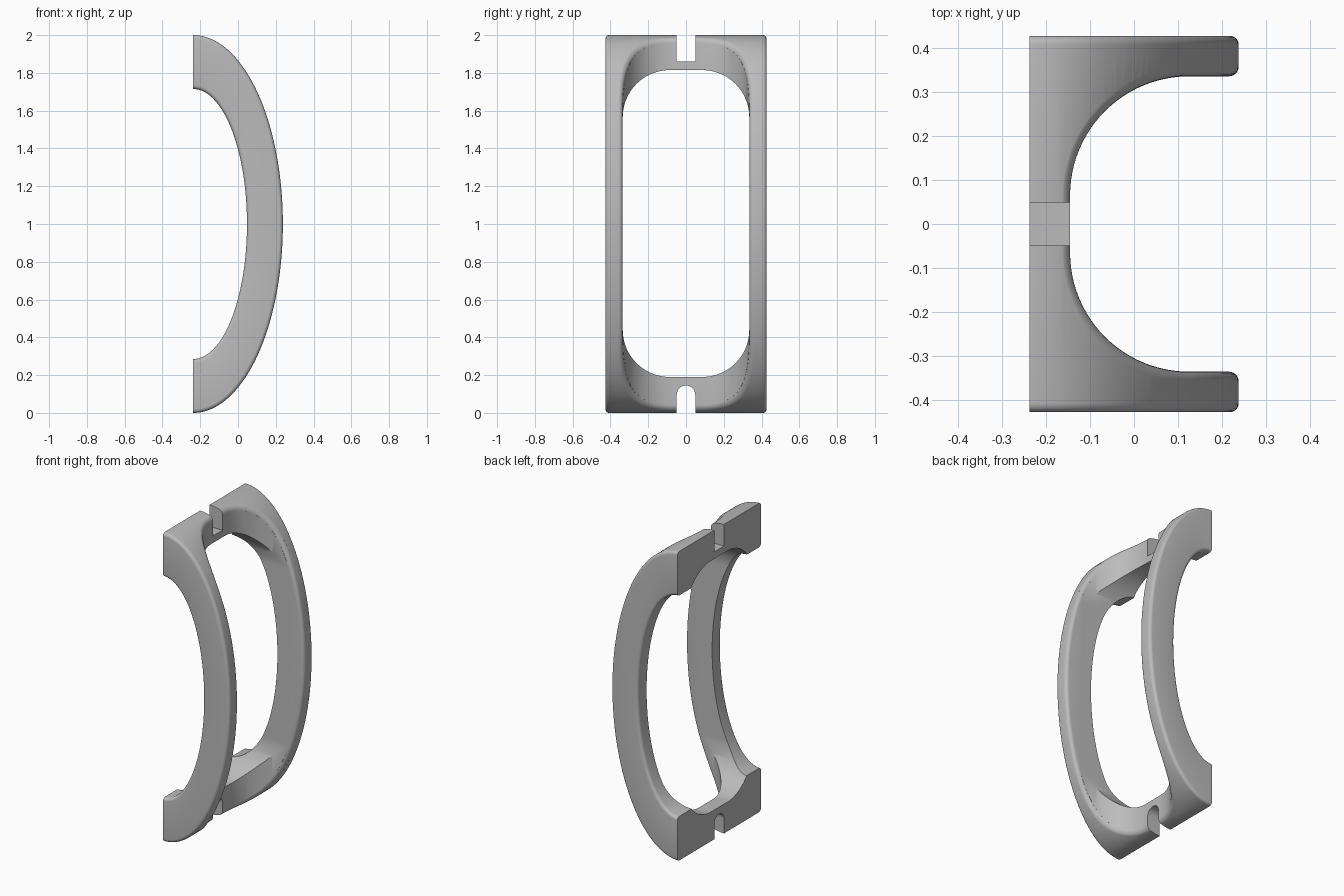
import bpy, bmesh
from math import sin, cos, pi, acos
from mathutils import Vector

if "Cube" in bpy.data.objects:
    bpy.data.objects.remove(bpy.data.objects["Cube"])

BACK = -0.2375               # flat back plane
A, B = 0.475, 1.0            # outer arch half axes
AI, BI = 0.285, 0.715        # inner arch half axes
W, RAIL = 0.427, 0.335       # half width, inner wall of the rails
R_EDGE = 0.02
RU, XU = 0.27, -0.145        # front channel corner radius and depth
STEPS = 96


def loft(name, rings, closed=False):
    """Skin a list of equal point rings, capping the ends if open."""
    bm = bmesh.new()
    vs = [[bm.verts.new(p) for p in r] for r in rings]
    n = len(vs[0])
    pairs = list(zip(vs, vs[1:])) + ([(vs[-1], vs[0])] if closed else [])
    for a, b in pairs:
        for i in range(n):
            j = (i + 1) % n
            bm.faces.new((a[i], a[j], b[j], b[i]))
    if not closed:
        bm.faces.new(vs[0])
        bm.faces.new(vs[-1])
    bmesh.ops.recalc_face_normals(bm, faces=bm.faces)
    mesh = bpy.data.meshes.new(name)
    bm.to_mesh(mesh)
    bm.free()
    ob = bpy.data.objects.new(name, mesh)
    bpy.context.collection.objects.link(ob)
    return ob


def cut(target, cutter):
    mod = target.modifiers.new("cut", 'BOOLEAN')
    mod.operation, mod.solver, mod.object = 'DIFFERENCE', 'EXACT', cutter
    bpy.context.view_layer.objects.active = target
    bpy.ops.object.modifier_apply(modifier=mod.name)
    bpy.data.objects.remove(cutter)


def arc(cx, cy, r, a0, a1, n=24):
    return [(cx + r * cos(a0 + (a1 - a0) * i / n),
             cy + r * sin(a0 + (a1 - a0) * i / n)) for i in range(n + 1)]


def along_x(name, pts):
    return loft(name, [[(x, y, z) for y, z in pts] for x in (-0.6, 0.6)])


# Arched band: rounded section swept round half an ellipse
def section(phi):
    c, s = cos(phi), sin(phi)
    ring = []
    for a, b, way in ((A, B, 1), (AI, BI, -1)):
        n = Vector((c / a, 0, s / b)).normalized() * way
        if abs(c) < 1e-6:
            n = Vector((0, 0, way * (1 if s > 0 else -1)))
        p = Vector((BACK + a * c, 0, 1 + b * s))
        for side in (-way, way):
            for k in range(6):
                t = pi / 2 * (k / 5 if side == way else 1 - k / 5)
                q = p - n * R_EDGE * (1 - cos(t))
                q.y = side * (W - R_EDGE * (1 - sin(t)))
                ring.append(q)
    return ring


frame = loft("arched_frame", [section(pi * (i / STEPS - 0.5)) for i in range(STEPS + 1)])

# Front channel, cut from top to bottom
xc, yc = XU + RU, RAIL - RU
half = arc(xc, yc, RU, pi / 2, pi)
channel = [(0.6, RAIL)] + half + [(x, -y) for x, y in reversed(half)] + [(0.6, -RAIL)]
cut(frame, loft("channel_cutter", [[(x, y, z) for x, y in channel] for z in (-0.3, 2.3)]))

# Rounded edge where the channel meets the outer arch
phi0 = acos((xc - BACK) / A)
straight = [(BACK + A * cos(phi0 * i / 40), RAIL) for i in range(40)]
quarter = []
for x, y in straight + half:
    m = Vector((min(x - xc, 0), y - yc, 0)).normalized()
    z = B * max(0, 1 - ((x - BACK) / A) ** 2) ** 0.5
    quarter.append((Vector((x, y, z)), m))


def mirrored(path, sy, sz):
    return [(Vector((p.x, p.y * sy, p.z * sz)), Vector((m.x, m.y * sy, 0))) for p, m in path]


path = (quarter + mirrored(quarter, -1, 1)[::-1]
        + mirrored(quarter, -1, -1)[1:] + mirrored(quarter, 1, -1)[:0:-1])
rings = []
for p, m in path:
    n = Vector(((p.x - BACK) / A ** 2, 0, p.z / B ** 2)).normalized()
    v = (m - n * m.dot(n)).normalized()
    u = (m * m.dot(n) - n).normalized()
    e = p + Vector((0, 0, 1))
    d = R_EDGE * 1.1
    ring = [e + u * d - m * 0.01]
    for k in range(7):
        t = pi / 2 * k / 6
        ring.append(e + u * d * (1 - sin(t)) + v * d * (1 - cos(t)))
    ring += [e + v * d + n * 0.01, e + (n - m) * 0.02]
    rings.append(ring)
cut(frame, loft("edge_cutter", rings, closed=True))

# Long rounded opening through the back
r, z0, z1 = 0.25, 0.19, 1.815
corners = ((1, z1 - r, 0), (-1, z1 - r, 1), (-1, z0 + r, 2), (1, z0 + r, 3))
opening = [p for s, z, q in corners
           for p in arc(s * (RAIL - r), z, r, q * pi / 2, (q + 1) * pi / 2)]
cut(frame, along_x("opening_cutter", opening))

# Square notch at the top, round-topped notch at the bottom
N = 0.049
cut(frame, along_x("top_notch_cutter", [(-N, 1.86), (N, 1.86), (N, 2.3), (-N, 2.3)]))
cut(frame, along_x("bottom_notch_cutter",
                   arc(0, 0.145 - N, N, 0, pi) + [(-N, -0.3), (N, -0.3)]))

# Plain grey finish, smooth with sharp edges kept
grey = bpy.data.materials.new("plain_grey")
grey.use_nodes = True
colour = (0.5, 0.5, 0.5, 1)
grey.diffuse_color = colour
grey.node_tree.nodes["Principled BSDF"].inputs["Base Color"].default_value = colour
frame.data.materials.clear()
frame.data.materials.append(grey)
for f in frame.data.polygons:
    f.material_index = 0
bpy.ops.object.select_all(action='DESELECT')
frame.select_set(True)
bpy.context.view_layer.objects.active = frame
bpy.ops.object.shade_smooth_by_angle(angle=pi / 6)
